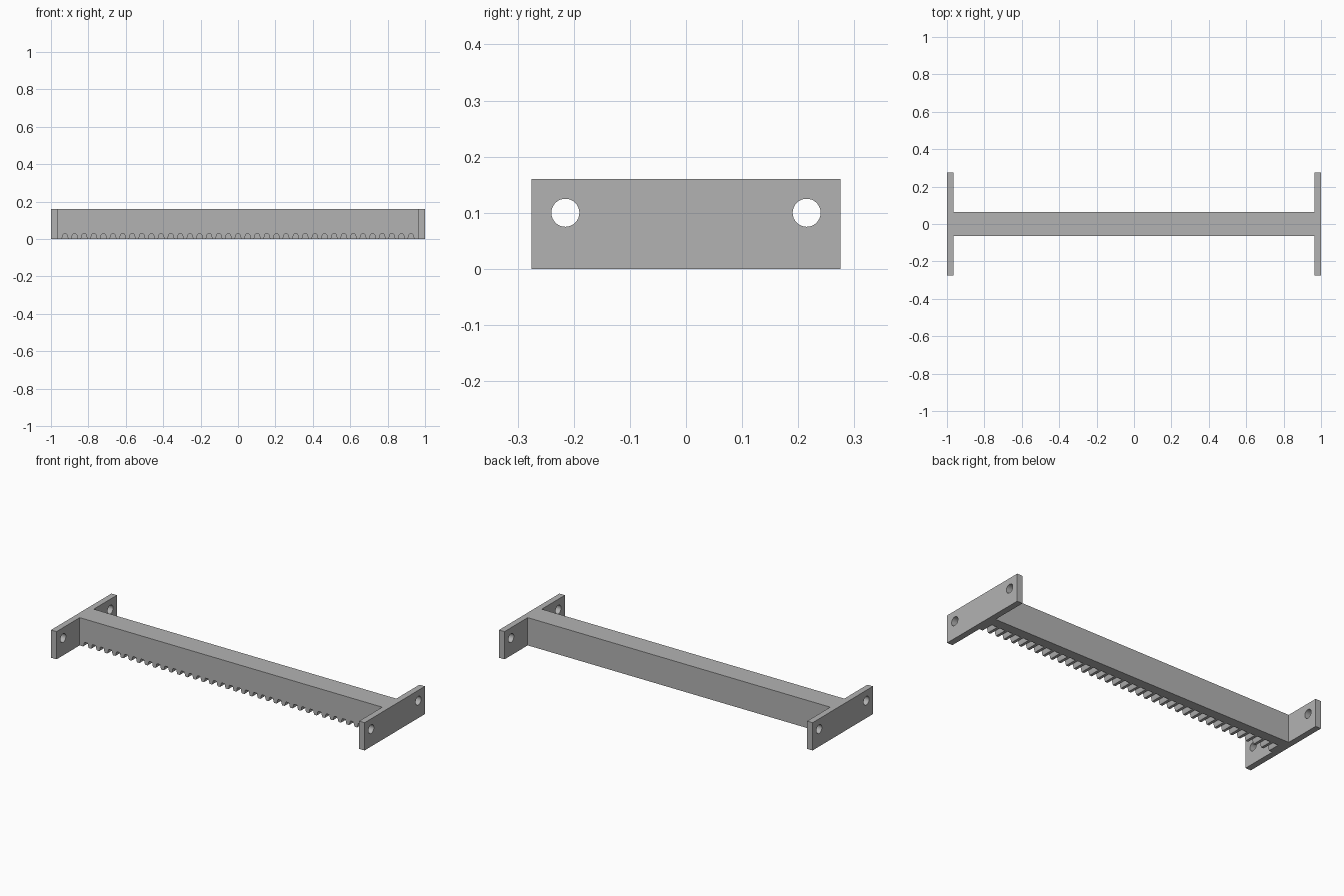
import bpy, bmesh, math
from mathutils import Vector

cube = bpy.data.objects.get("Cube")
if cube:
    bpy.data.objects.remove(cube, do_unlink=True)

# Overall sizes
HALF_LEN, PLATE_T, PLATE_W = 1.0, 0.035, 0.275
BEAM_W, HEIGHT = 0.064, 0.16
GAPS, PITCH, GAP_END = 37, 0.0514, 0.008
HOLE_Y, HOLE_Z, HOLE_R = 0.215, 0.1, 0.025

grey = bpy.data.materials.new("plain grey")
grey.use_nodes = True
colour = (0.45, 0.45, 0.45, 1)
grey.diffuse_color = colour
grey.node_tree.nodes["Principled BSDF"].inputs["Base Color"].default_value = colour


def prism(bm, points, offset):
    """Extrude a closed outline along offset into a solid."""
    face = bm.faces.new([bm.verts.new(p) for p in points])
    new = bmesh.ops.extrude_face_region(bm, geom=[face])["geom"]
    bmesh.ops.translate(bm, vec=Vector(offset),
                        verts=[v for v in new if isinstance(v, bmesh.types.BMVert)])


def finish(bm, name):
    bmesh.ops.recalc_face_normals(bm, faces=bm.faces)
    mesh = bpy.data.meshes.new(name)
    bm.to_mesh(mesh)
    bm.free()
    mesh.materials.append(grey)
    obj = bpy.data.objects.new(name, mesh)
    bpy.context.collection.objects.link(obj)
    return obj


# Beam and both end plates as one H-shaped solid
inner = HALF_LEN - PLATE_T
quarter = [(HALF_LEN, PLATE_W), (inner, PLATE_W), (inner, BEAM_W)]
outline = quarter + [(-x, y) for x, y in reversed(quarter)]
outline += [(-x, -y) for x, y in outline]
bm = bmesh.new()
prism(bm, [(x, y, 0) for x, y in outline], (0, 0, HEIGHT))
body = finish(bm, "rack_body")

# Tooth gaps, open to the front and the underside
half_gap = [(0.020, -0.01), (0.018, 0), (0.0145, 0.008), (0.0115, 0.022), (0.008, 0.026)]
gap = half_gap + [(-x, z) for x, z in reversed(half_gap)]
bm = bmesh.new()
for i in range(GAPS):
    cx = (i - (GAPS - 1) / 2) * PITCH
    prism(bm, [(cx + x, -BEAM_W - 0.02, z) for x, z in gap],
          (0, BEAM_W + 0.02 + GAP_END, 0))
gap_cutter = finish(bm, "tooth_gap_cutter")

# Bolt holes through the end plates
bm = bmesh.new()
angles = [math.tau * i / 32 for i in range(32)]
for cx in (-HALF_LEN, HALF_LEN):
    for cy in (-HOLE_Y, HOLE_Y):
        prism(bm, [(cx - 0.1, cy + HOLE_R * math.cos(a), HOLE_Z + HOLE_R * math.sin(a))
                   for a in angles], (0.2, 0, 0))
hole_cutter = finish(bm, "bolt_hole_cutter")

for cutter in (gap_cutter, hole_cutter):
    mod = body.modifiers.new(cutter.name, "BOOLEAN")
    mod.operation = "DIFFERENCE"
    mod.solver = "EXACT"
    mod.object = cutter
    cutter.hide_render = True
    cutter.hide_viewport = True

# Round hole walls, crisp edges elsewhere
bpy.ops.object.select_all(action="DESELECT")
body.select_set(True)
bpy.context.view_layer.objects.active = body
for mod in list(body.modifiers):
    bpy.ops.object.modifier_apply(modifier=mod.name)
bpy.ops.object.shade_smooth_by_angle(angle=math.radians(25))
